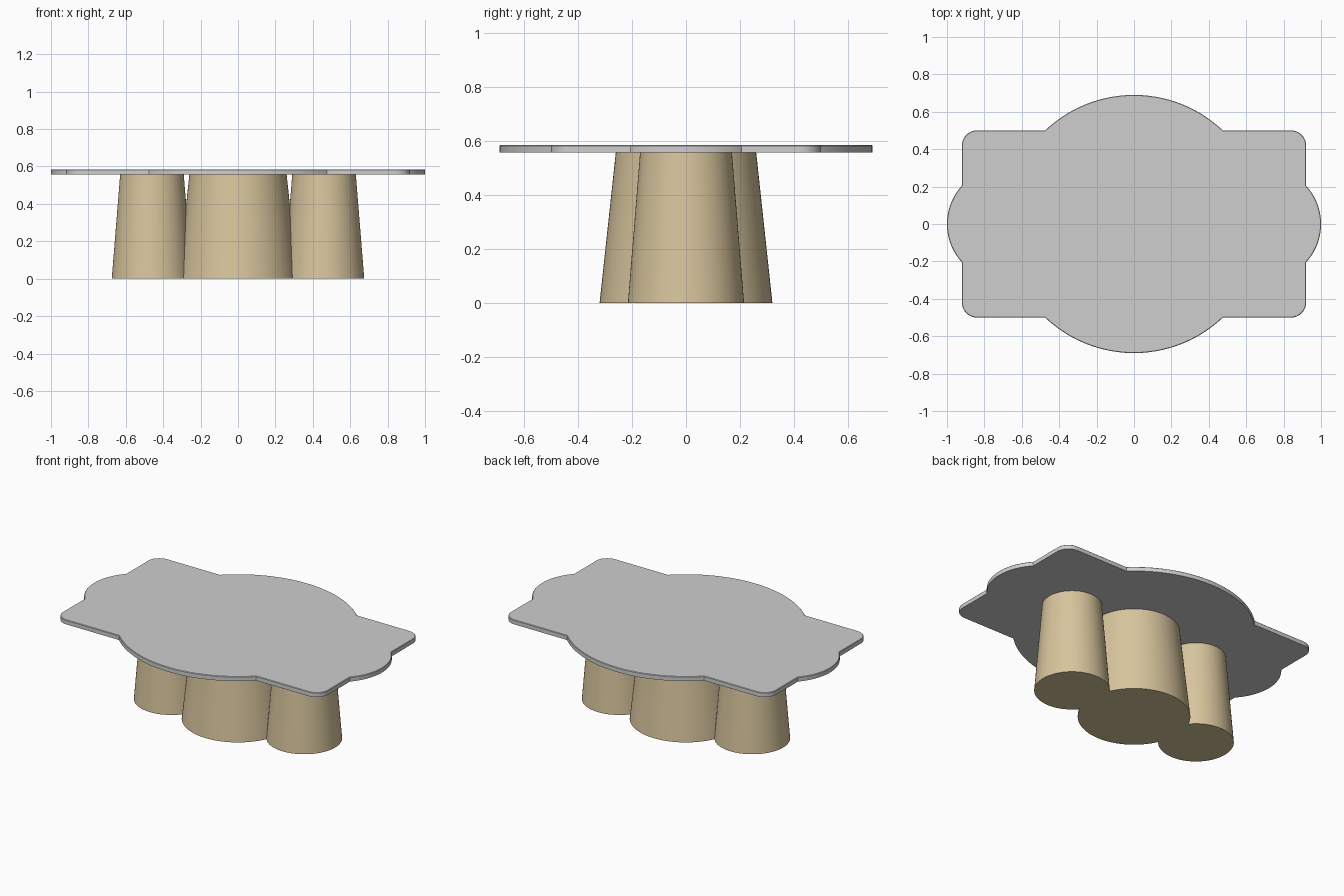
import bpy, bmesh
from math import sin, cos, atan2, asin, acos, pi, radians

cube = bpy.data.objects.get("Cube")
if cube:
    bpy.data.objects.remove(cube, do_unlink=True)


def material(name, rgb):
    mat = bpy.data.materials.new(name)
    mat.use_nodes = True
    mat.diffuse_color = (*rgb, 1)
    mat.node_tree.nodes["Principled BSDF"].inputs["Base Color"].default_value = (*rgb, 1)
    return mat


def finish(obj, name, mat):
    obj.name = name
    obj.data.materials.append(mat)
    bpy.ops.object.select_all(action="DESELECT")
    obj.select_set(True)
    bpy.context.view_layer.objects.active = obj
    bpy.ops.object.shade_smooth_by_angle(angle=radians(30))


def arc(cx, cy, r, start, end, steps):
    angles = [start + (end - start) * i / steps for i in range(steps + 1)]
    return [(cx + r * cos(a), cy + r * sin(a)) for a in angles]


grey = material("grey top", (0.62, 0.62, 0.62))
sand = material("sand base", (0.68, 0.555, 0.335))
UNDERSIDE, TOP = 0.557, 0.585

# Tabletop outline: rounded rectangle joined with a big disc and two end discs
half_x, half_y, corner = 0.92, 0.5, 0.08
disc_r, end_r = 0.69, 0.303
end_x = 1 - end_r
end_angle = acos((half_x - end_x) / end_r)
disc_angle = asin(half_y / disc_r)
cx, cy = half_x - corner, half_y - corner
half = (arc(end_x, 0, end_r, -end_angle, end_angle, 28)
        + arc(cx, cy, corner, 0, pi / 2, 10)
        + arc(0, 0, disc_r, disc_angle, pi - disc_angle, 48)
        + arc(-cx, cy, corner, pi / 2, pi, 10))
outline = half + [(-x, -y) for x, y in half]

# Tabletop slab with a fine softened upper rim
bm = bmesh.new()
base = bm.faces.new([bm.verts.new((x, y, UNDERSIDE)) for x, y in outline])
extruded = bmesh.ops.extrude_face_region(bm, geom=[base], use_keep_orig=True)["geom"]
upper = [v for v in extruded if isinstance(v, bmesh.types.BMVert)]
bmesh.ops.translate(bm, verts=upper, vec=(0, 0, TOP - UNDERSIDE))
rim = [e for e in bm.edges if all(v.co.z > TOP - 0.001 for v in e.verts)]
bmesh.ops.bevel(bm, geom=rim, offset=0.003, segments=1, affect="EDGES")
bmesh.ops.recalc_face_normals(bm, faces=bm.faces[:])
mesh = bpy.data.meshes.new("tabletop")
bm.to_mesh(mesh)
bm.free()
tabletop = bpy.data.objects.new("tabletop", mesh)
bpy.context.collection.objects.link(tabletop)
finish(tabletop, "tabletop", grey)

# Three overlapping tapered drums
for name, x, r_low, r_high in (("center_pedestal", 0, 0.32, 0.26),
                               ("left_pedestal", 0.46, 0.215, 0.17),
                               ("right_pedestal", -0.46, 0.215, 0.17)):
    bpy.ops.mesh.primitive_cone_add(vertices=96, radius1=r_low, radius2=r_high,
                                    depth=UNDERSIDE, location=(x, 0, UNDERSIDE / 2))
    finish(bpy.context.object, name, sand)
